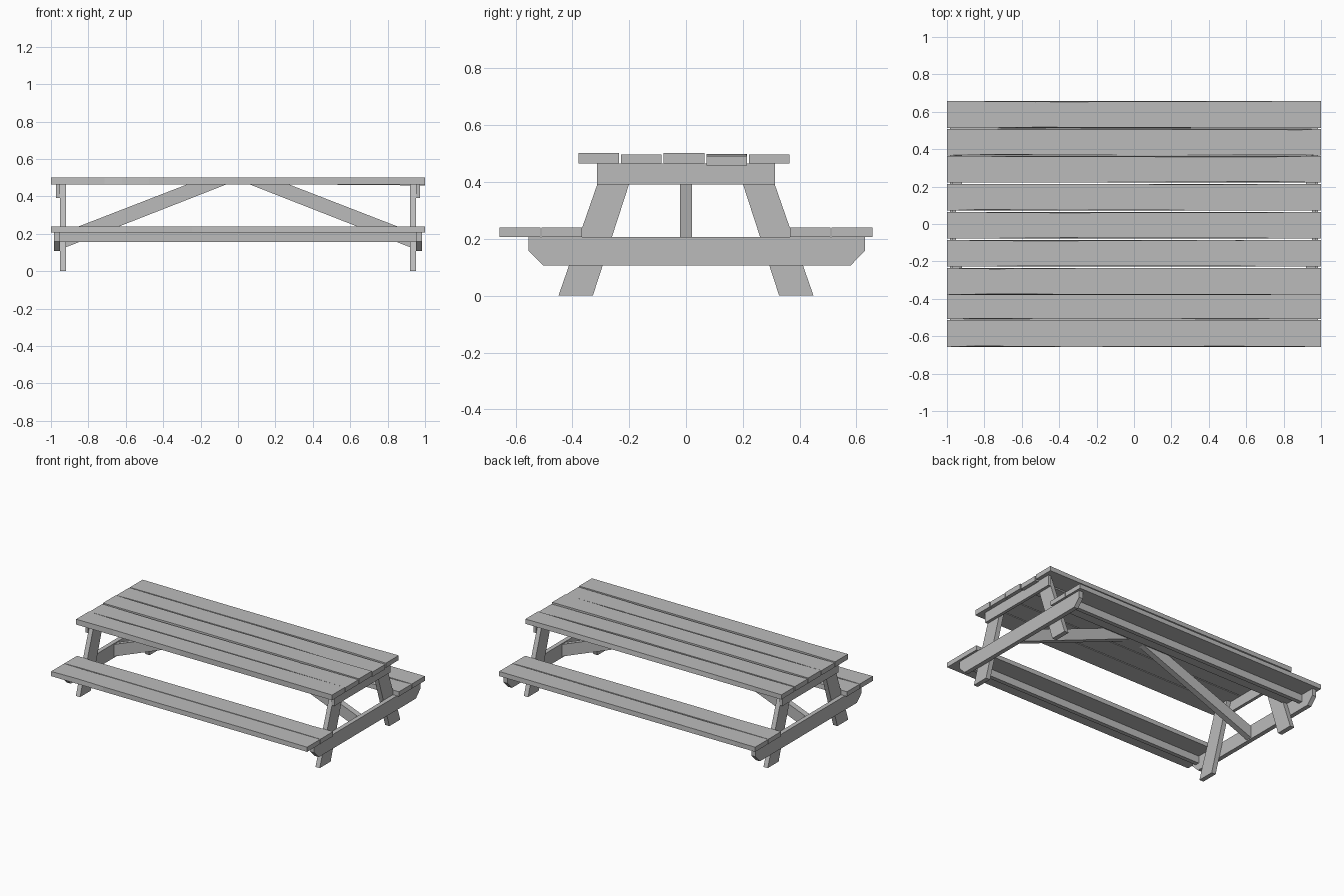
import bpy
import bmesh
import random
from mathutils import Vector

random.seed(4)
cube = bpy.data.objects.get("Cube")
if cube:
    bpy.data.objects.remove(cube, do_unlink=True)

GREY = (0.5, 0.5, 0.5, 1.0)
wood = bpy.data.materials.new("weathered grey wood")
wood.use_nodes = True
wood.diffuse_color = GREY
bsdf = next(n for n in wood.node_tree.nodes if n.type == "BSDF_PRINCIPLED")
bsdf.inputs["Base Color"].default_value = GREY


def finish(name, bm):
    bmesh.ops.recalc_face_normals(bm, faces=bm.faces)
    mesh = bpy.data.meshes.new(name)
    bm.to_mesh(mesh)
    bm.free()
    mesh.materials.append(wood)
    obj = bpy.data.objects.new(name, mesh)
    bpy.context.collection.objects.link(obj)
    return obj


def extrude(name, outline, axis, start, end):
    """Extrude a 2D outline: axis x takes (y, z) points, axis y takes (x, z) points."""
    bm = bmesh.new()
    place = (lambda a, b: (start, a, b)) if axis == "x" else (lambda a, b: (a, start, b))
    face = bm.faces.new([bm.verts.new(place(a, b)) for a, b in outline])
    move = Vector((end - start, 0, 0)) if axis == "x" else Vector((0, end - start, 0))
    grown = bmesh.ops.extrude_face_region(bm, geom=[face])
    verts = [v for v in grown["geom"] if isinstance(v, bmesh.types.BMVert)]
    bmesh.ops.translate(bm, verts=verts, vec=move)
    return finish(name, bm)


def board(name, y0, y1, z0, z1, sag=0.0, wear=0.006):
    """Full-length plank with slightly worn long edges and an optional sagging end."""
    bm = bmesh.new()
    stations = [-1.0] + sorted(random.uniform(-0.9, 0.9) for _ in range(4)) + [1.0]
    rings = []
    for x in stations:
        worn = 0 if abs(x) == 1 else wear
        drop = sag * max(0, x - 0.2)
        top0, top1 = (random.uniform(0, worn) for _ in range(2))
        section = [(y0, z0), (y1, z0), (y1 - top1, z1), (y0 + top0, z1)]
        rings.append([bm.verts.new((x, y, z - drop)) for y, z in section])
    for a, b in zip(rings, rings[1:]):
        for i in range(4):
            j = (i + 1) % 4
            bm.faces.new((a[i], a[j], b[j], b[i]))
    bm.faces.new(rings[0])
    bm.faces.new(rings[-1])
    return finish(name, bm)


# Tabletop planks
tops = [0.502, 0.498, 0.502, 0.499, 0.498]
for i, top in enumerate(tops):
    y = -0.307 + i * 0.15
    board(f"table_plank_{i + 1}", y - 0.0715, y + 0.0715, 0.465, top,
          sag=0.008 if i == 3 else 0)

# Benches: two planks each, with a stiffening rail beneath
for side, s in (("front", -1), ("back", 1)):
    for part, a, b in (("inner", 0.367, 0.509), ("outer", 0.512, 0.657)):
        board(f"{side}_bench_{part}_plank", *sorted((s * a, s * b)), 0.207, 0.24)
    rail = [(s * 0.495, 0.156), (s * 0.525, 0.156), (s * 0.525, 0.207), (s * 0.495, 0.207)]
    extrude(f"{side}_bench_rail", rail, "x", -0.957, 0.957)

# End frames and diagonal braces, mirrored in x
for end, e in (("left", 1), ("right", -1)):
    for side, s in (("front", -1), ("back", 1)):
        leg = [(s * 0.449, 0), (s * 0.328, 0), (s * 0.177, 0.465), (s * 0.287, 0.465)]
        extrude(f"{end}_{side}_leg", leg, "x", e * 0.92, e * 0.953)

    bearer = [(-0.555, 0.207), (-0.555, 0.158), (-0.503, 0.107),
              (0.58, 0.107), (0.63, 0.158), (0.63, 0.207)]
    extrude(f"{end}_bench_bearer", bearer, "x", e * 0.953, e * 0.984)

    cleat = [(-0.313, 0.392), (0.313, 0.392), (0.313, 0.465), (-0.313, 0.465)]
    extrude(f"{end}_table_cleat", cleat, "x", e * 0.951, e * 0.973)

    brace = [(e * 0.954, 0.2), (e * 0.27, 0.465), (e * 0.06, 0.465), (e * 0.954, 0.115)]
    extrude(f"{end}_diagonal_brace", brace, "y", -0.021, 0.021)
